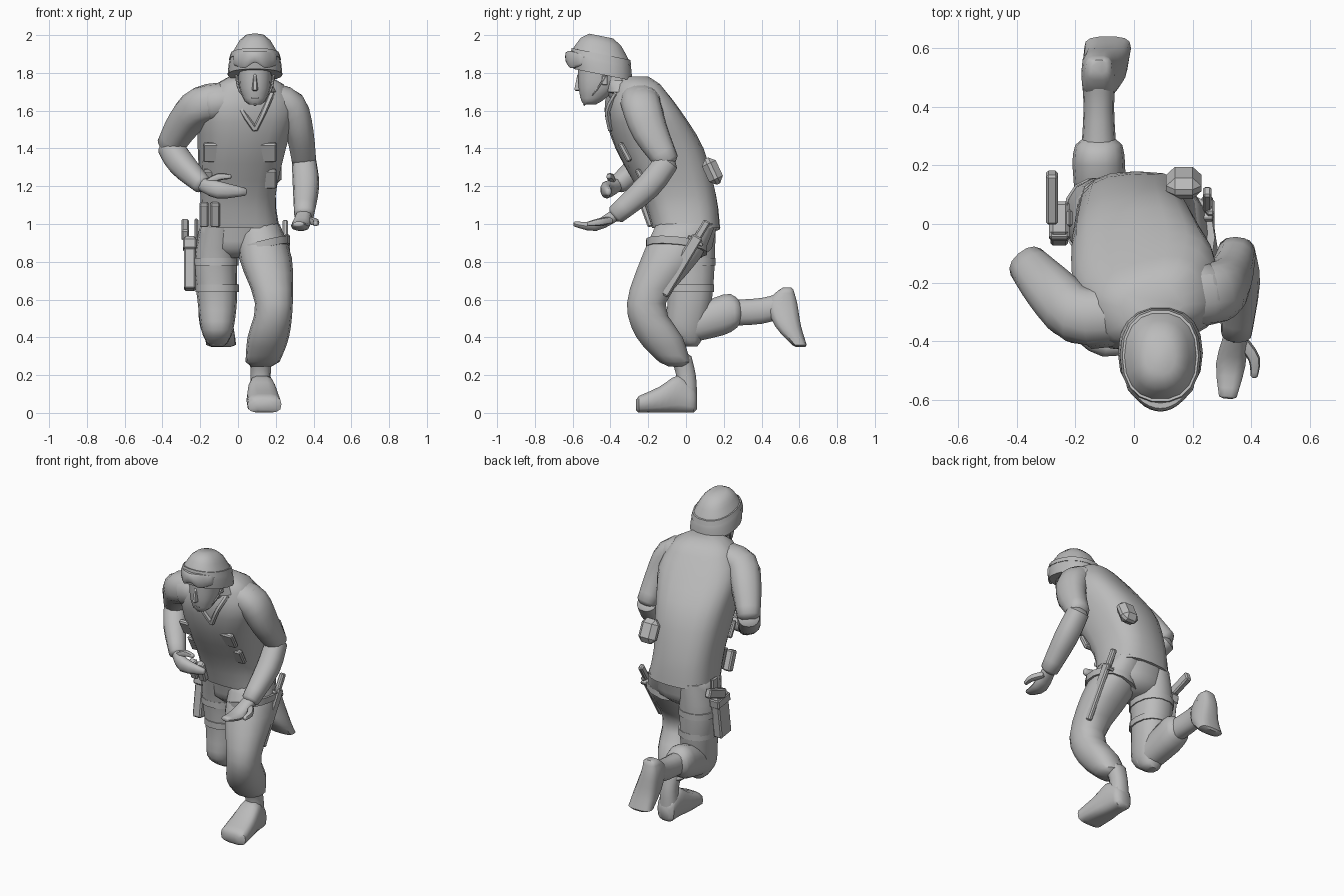
import bpy, bmesh, math
from mathutils import Vector, Matrix

cube = bpy.data.objects.get("Cube")
if cube:
    bpy.data.objects.remove(cube, do_unlink=True)

shade = (0.5, 0.5, 0.5, 1)
grey = bpy.data.materials.new("plain grey")
grey.use_nodes = True
grey.diffuse_color = shade
grey.node_tree.nodes["Principled BSDF"].inputs["Base Color"].default_value = shade

X, Y, Z = Matrix.Identity(3)


def finish(name, bm, angle=45):
    bmesh.ops.recalc_face_normals(bm, faces=bm.faces)
    mesh = bpy.data.meshes.new(name)
    bm.to_mesh(mesh)
    bm.free()
    mesh.materials.append(grey)
    ob = bpy.data.objects.new(name, mesh)
    bpy.context.collection.objects.link(ob)
    bpy.ops.object.select_all(action='DESELECT')
    ob.select_set(True)
    bpy.context.view_layer.objects.active = ob
    bpy.ops.object.shade_smooth_by_angle(angle=math.radians(angle))
    return ob


def smooth_path(keys, steps=3):
    """Catmull-Rom curve through vectors of any length."""
    padded = [keys[0], *keys, keys[-1]]
    result = []
    for a, b, c, d in zip(padded, padded[1:], padded[2:], padded[3:]):
        for i in range(steps):
            t = i / steps
            result.append(b + (c - a) * t / 2 + (a * 2 - b * 5 + c * 4 - d) * t * t / 2
                          + (b * 3 - a - c * 3 + d) * t ** 3 / 2)
    return result + [keys[-1]]


def loft(name, path, widths, depths=None, axis=None, ref=X, sides=14, power=2.3,
         cap_start=True, cap_end=True, twist=0):
    """Skin ovals placed along a path; without an axis they face along it."""
    depths = depths or widths
    keys = [Vector((*p, w, d)) for p, w, d in zip(path, widths, depths)]
    rings = smooth_path(keys)
    points = [Vector(r[:3]) for r in rings]
    sizes = [(r[3], r[4]) for r in rings]
    # rounded ends
    for wanted, end, inner in ((cap_start, 0, 1), (cap_end, -1, -2)):
        if wanted:
            out = (points[end] - points[inner]).normalized()
            w, d = sizes[end]
            where = len(points) if end else 0
            points.insert(where, points[end] + out * min(w, d) * .35)
            sizes.insert(where, (w * .6, d * .6))
    bm = bmesh.new()
    loops = []
    last = len(points) - 1
    for i, (centre, (w, d)) in enumerate(zip(points, sizes)):
        n = (axis or points[min(i + 1, last)] - points[max(i - 1, 0)]).normalized()
        u = (ref - n * ref.dot(n)).normalized()
        v = n.cross(u)
        turn = Matrix.Rotation(math.radians(twist) * i / last, 3, n)
        loop = []
        for k in range(sides):
            angle = math.tau * k / sides
            c, s = math.cos(angle), math.sin(angle)
            across = u * math.copysign(abs(c) ** (2 / power), c) * w
            along = v * math.copysign(abs(s) ** (2 / power), s) * d
            loop.append(bm.verts.new(centre + turn @ (across + along)))
        loops.append(loop)
    for a, b in zip(loops, loops[1:]):
        for k in range(sides):
            j = (k + 1) % sides
            bm.faces.new((a[k], a[j], b[j], b[k]))
    bm.faces.new(loops[0])
    bm.faces.new(loops[-1])
    return finish(name, bm)


def box(name, centre, size, lean=0, bevel=.008):
    bm = bmesh.new()
    bmesh.ops.create_cube(bm, size=1)
    bmesh.ops.scale(bm, vec=size, verts=bm.verts)
    bmesh.ops.bevel(bm, geom=bm.edges[:], offset=bevel, segments=1, affect='EDGES')
    ob = finish(name, bm, angle=20)
    ob.location = centre
    ob.rotation_euler.x = math.radians(lean)


# Torso, leaning forward and twisted at the shoulders
loft("torso", [(.01, 0, .98), (0, -.04, 1.15), (.02, -.14, 1.4), (.05, -.23, 1.6), (.06, -.27, 1.74)],
     widths=[.21, .2, .23, .25, .18], depths=[.18, .2, .23, .19, .12],
     axis=Z, sides=20, power=2.7, twist=18, cap_start=False)
loft("shoulders", [(-.17, -.33, 1.63), (.06, -.27, 1.66), (.27, -.23, 1.63)],
     widths=[.1, .13, .1], depths=[.09, .1, .09], ref=Y)
loft("pelvis", [(0, 0, .87), (.01, 0, 1)], widths=[.17, .2], depths=[.14, .17], axis=Z)
loft("collar", [(.08, -.3, 1.7), (.09, -.36, 1.76)], widths=[.13, .08], axis=Z, cap_end=False)
for side in (-1, 1):
    loft("lapel", [(.08 + side * .1, -.37, 1.69), (.08 + side * .06, -.415, 1.6), (.09, -.4, 1.5)],
         widths=[.015] * 3, sides=6)

# Vest panels, pouches and canteen
for x in (-.1, .12):
    for z in (1.24, 1.38):
        box("vest_panel", (x, -.08 - (z - 1) * .64, z), (.17, .03, .11), lean=28)
for x in (-.18, -.12):
    box("belt_pouch", (x, -.2, 1.05), (.05, .05, .13), lean=20)
box("canteen", (.17, .14, 1.28), (.12, .08, .15), lean=25, bevel=.03)

# Head and face
face_x = .09
loft("neck", [(face_x, -.31, 1.66), (face_x, -.42, 1.8)], widths=[.07] * 2)
loft("head", [(face_x, -.5, 1.65), (face_x, -.47, 1.72), (face_x, -.46, 1.84)],
     widths=[.055, .083, .09], depths=[.055, .1, .115], axis=Z)
loft("nose", [(face_x, -.57, 1.71), (face_x, -.565, 1.79)], widths=[.016, .009], depths=[.024, .012],
     axis=Z, sides=6)
box("mouth", (face_x, -.55, 1.67), (.045, .02, .012), bevel=.004)
for side in (-1, 1):
    box("ear", (face_x + side * .09, -.43, 1.76), (.015, .03, .05), bevel=.004)
    loft("chin_strap", [(face_x + side * .1, -.42, 1.79), (face_x + side * .08, -.48, 1.7),
                        (face_x, -.54, 1.63)], widths=[.006] * 3, sides=6)

# Helmet, strap and goggles
helmet_up = Vector((0, .2, 1))
loft("helmet", [(face_x, -.44, 1.79), (face_x, -.45, 1.88), (face_x, -.45, 1.965)],
     widths=[.145, .132, .085], depths=[.16, .16, .11], axis=helmet_up, sides=18, cap_start=False)
loft("helmet_strap", [(face_x, -.45, 1.87), (face_x, -.45, 1.9)], widths=[.138, .13], depths=[.166, .16],
     axis=helmet_up, sides=18, cap_start=False, cap_end=False)
steps = range(-2, 3)
loft("goggles", [(face_x + t * .055, -.62 + t * t * .018, 1.87 + (t == 0) * .015) for t in steps],
     widths=[.02] * 5, depths=[.03 + .016 * (t % 2) for t in steps],
     axis=X, ref=Y, sides=10, power=3)

# Left arm: elbow back, forearm reaching forward
left_elbow, left_wrist = (.35, -.1, 1.33), (.35, -.37, 1.05)
loft("left_upper_arm", [(.17, -.25, 1.66), (.275, -.235, 1.62), (.325, -.19, 1.49), left_elbow],
     widths=[.1, .105, .095, .065], depths=[.09, .09, .075, .065], ref=Y)
loft("left_forearm", [left_elbow, (.36, -.2, 1.2), left_wrist], widths=[.065, .07, .053])
loft("left_hand", [left_wrist, (.33, -.48, .99), (.32, -.59, 1)],
     widths=[.04, .05, .03], depths=[.034, .028, .014], sides=10)
loft("left_thumb", [(.37, -.4, 1.02), (.41, -.46, 1.01), (.41, -.52, 1)], widths=[.02, .02, .012], sides=8)

# Right arm: elbow out, forearm folded across the belly
right_elbow, right_wrist = (-.36, -.14, 1.41), (-.19, -.36, 1.21)
loft("right_upper_arm", [(-.07, -.31, 1.65), (-.19, -.31, 1.63), (-.28, -.23, 1.54), right_elbow],
     widths=[.1, .1, .09, .07], ref=Z)
loft("right_forearm", [right_elbow, (-.3, -.23, 1.32), right_wrist], widths=[.066, .07, .05], ref=Z)
loft("right_hand", [right_wrist, (-.1, -.42, 1.18), (.04, -.41, 1.17)],
     widths=[.036, .046, .02], depths=[.034, .034, .016], ref=Z, sides=10)
loft("right_thumb", [(-.16, -.39, 1.22), (-.1, -.4, 1.25), (-.04, -.41, 1.25)],
     widths=[.02, .02, .012], ref=Z, sides=8)

# Left leg, standing
loft("left_trouser", [(.11, 0, 1), (.145, -.08, .82), (.19, -.21, .58), (.16, -.14, .4), (.13, -.06, .27)],
     widths=[.11, .14, .1, .11, .09], depths=[.16, .16, .105, .125, .085], axis=Z)
loft("left_boot_shaft", [(.12, -.03, .3), (.12, 0, .2), (.12, 0, .1)], widths=[.06, .053, .06], axis=Z)
loft("left_boot", [(.12, .04, .07), (.125, -.04, .1), (.13, -.14, .07), (.14, -.25, .045)],
     widths=[.06, .07, .085, .09], depths=[.07, .1, .07, .045], axis=Y, power=3)

# Right leg, thigh down and shin kicked back
loft("right_thigh", [(-.1, 0, 1), (-.12, .02, .8), (-.11, .02, .6), (-.11, 0, .44), (-.11, .02, .37)],
     widths=[.1, .115, .105, .085, .055], depths=[.16, .135, .12, .105, .055], axis=Z)
loft("right_shin", [(-.11, -.02, .45), (-.12, .2, .52), (-.12, .27, .53)],
     widths=[.08, .09, .08], depths=[.09, .11, .08], axis=Y)
loft("right_boot_shaft", [(-.12, .25, .53), (-.12, .4, .54), (-.12, .51, .57)],
     widths=[.06, .052, .06], depths=[.07, .07, .07], axis=Y)
loft("right_boot", [(-.12, .53, .65), (-.12, .51, .58), (-.1, .54, .46), (-.09, .6, .36)],
     widths=[.045, .06, .075, .08], depths=[.04, .08, .07, .04], axis=Z, power=3)


# Thigh straps
def thigh_strap(name, x, y, z, width, depth, axis=Z):
    loft(name, [(x, y, z - .02), (x, y, z + .02)], widths=[width] * 2, depths=[depth] * 2,
         axis=axis, cap_start=False, cap_end=False)


thigh_strap("upper_thigh_strap", -.12, .02, .8, width=.122, depth=.14)
thigh_strap("lower_thigh_strap", -.11, .02, .66, width=.115, depth=.13)
thigh_strap("left_thigh_strap", .14, -.05, .88, width=.14, depth=.165, axis=Vector((-.25, .1, 1)))

# Holster with grip, and sheath with handle
box("holster", (-.255, 0, .79), (.06, .11, .28), lean=-8)
box("holster_flap", (-.255, .01, .89), (.07, .13, .06), lean=-8)
box("holster_hanger", (-.22, .02, .96), (.02, .06, .14))
box("pistol_grip", (-.28, .09, .97), (.04, .18, .06), lean=20)
sheath_lean = -31
box("sheath", (.26, -.03, .78), (.03, .06, .36), sheath_lean)
box("sheath_handle", (.25, .08, .96), (.03, .04, .13), sheath_lean)
box("sheath_guard", (.25, .05, .91), (.04, .09, .02), sheath_lean, bevel=.004)
